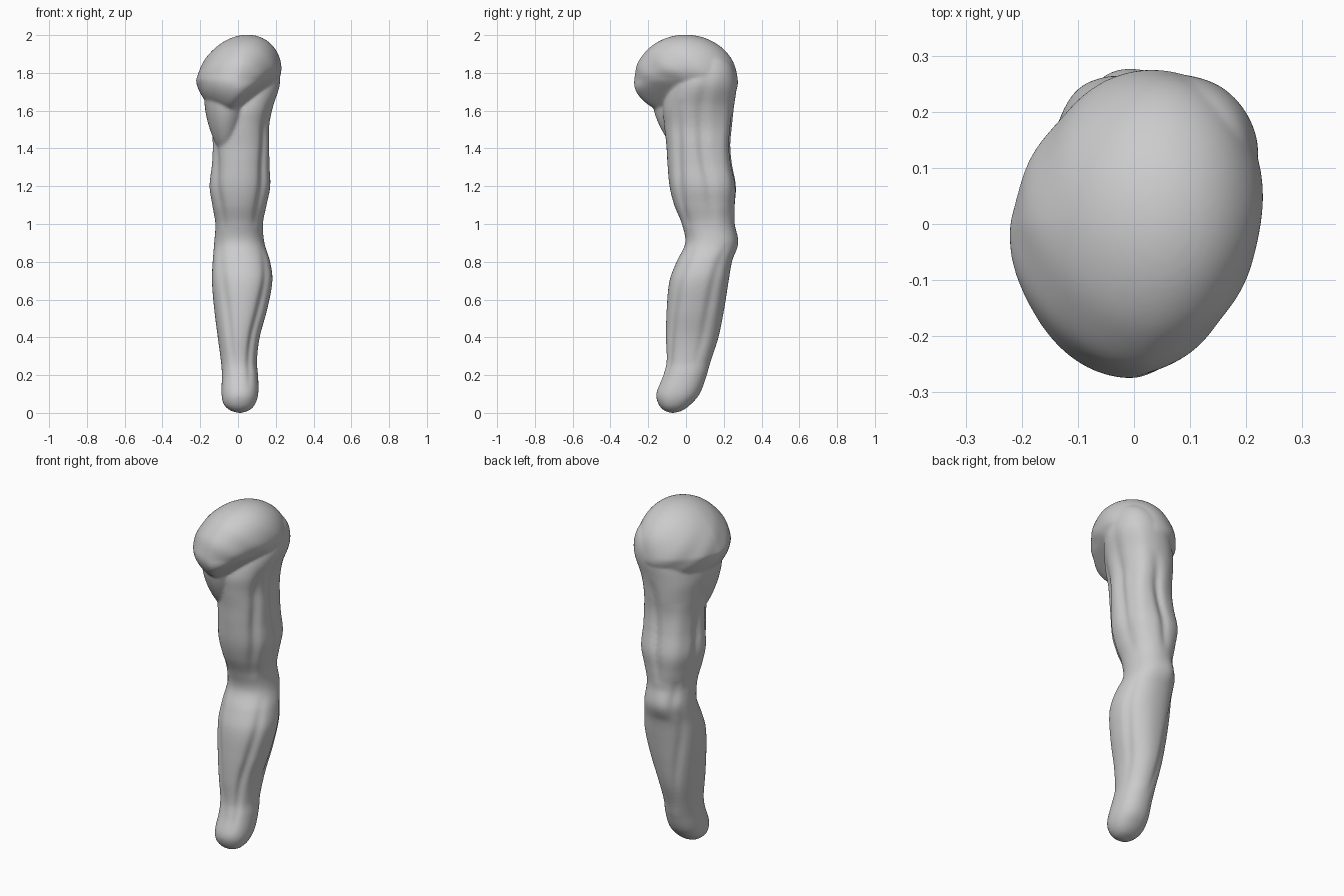
import bpy, bmesh, math
from mathutils import Vector

# Limb outline: z, x min, x max, y min, y max
ROWS = [
    (0.000, 0.000, 0.020, -0.080, -0.060), (0.012, -0.040, 0.058, -0.115, -0.020),
    (0.045, -0.075, 0.090, -0.145, 0.025), (0.10, -0.087, 0.107, -0.157, 0.072),
    (0.20, -0.085, 0.106, -0.120, 0.110), (0.27, -0.090, 0.100, -0.103, 0.130),
    (0.40, -0.107, 0.115, -0.106, 0.172), (0.55, -0.126, 0.155, -0.102, 0.202),
    (0.70, -0.138, 0.182, -0.087, 0.226), (0.80, -0.134, 0.170, -0.050, 0.243),
    (0.90, -0.126, 0.140, -0.004, 0.272), (1.00, -0.120, 0.132, -0.022, 0.258),
    (1.10, -0.137, 0.152, -0.062, 0.262), (1.20, -0.152, 0.172, -0.087, 0.268),
    (1.32, -0.140, 0.168, -0.098, 0.246), (1.42, -0.137, 0.168, -0.104, 0.237),
    (1.52, -0.143, 0.168, -0.115, 0.245), (1.62, -0.145, 0.188, -0.120, 0.254),
    (1.74, -0.110, 0.224, -0.080, 0.268), (1.83, -0.050, 0.213, -0.020, 0.250),
    (1.89, 0.000, 0.180, 0.020, 0.200), (1.92, 0.060, 0.110, 0.080, 0.130)]

# Muscle relief: start angle, end angle (degrees), z low, z high, width, depth
RELIEF = [
    (-50, -32, 0.98, 1.66, 9, -0.018),     # inner biceps groove
    (-128, -155, 0.96, 1.55, 10, -0.015),  # outer biceps groove
    (14, 2, 1.00, 1.80, 10, -0.016),       # inner triceps groove
    (42, 55, 1.05, 1.78, 14, 0.010),       # inner triceps head
    (92, 78, 1.03, 1.62, 10, -0.018),      # middle triceps groove
    (125, 132, 1.04, 1.50, 16, 0.010),     # outer triceps head
    (164, 180, 0.98, 1.55, 10, -0.013),    # outer arm groove
    (-62, -35, 0.12, 0.88, 9, -0.014),     # inner forearm groove
    (-100, -140, 0.12, 0.92, 10, -0.009),  # outer forearm groove
    (100, 150, 0.20, 0.92, 9, -0.010),     # rear forearm groove
    (20, 35, 0.25, 0.90, 10, -0.010),      # inner rear forearm groove
    (102, 102, 0.82, 0.99, 18, 0.006),     # elbow point
    (130, 135, 0.82, 1.05, 10, -0.008)]    # elbow hollow


def section(z):
    """Smoothly interpolated outline at height z."""
    i = max(k for k in range(len(ROWS) - 1) if ROWS[k][0] <= z)
    p, q = ROWS[i], ROWS[i + 1]
    o, r = ROWS[max(i - 1, 0)], ROWS[min(i + 2, len(ROWS) - 1)]
    h = q[0] - p[0]
    t = (z - p[0]) / h
    out = []
    for c in range(1, 5):
        m0 = (q[c] - o[c]) / (q[0] - o[0]) * h
        m1 = (r[c] - p[c]) / (r[0] - p[0]) * h
        out.append((2*t**3 - 3*t*t + 1) * p[c] + (t**3 - 2*t*t + t) * m0
                   + (3*t*t - 2*t**3) * q[c] + (t**3 - t*t) * m1)
    return out


def relief(ang, z):
    total = 0
    for a0, a1, z0, z1, width, depth in RELIEF:
        if z0 < z < z1:
            t = (z - z0) / (z1 - z0)
            d = (ang - (a0 + (a1 - a0) * t) + 180) % 360 - 180
            total += depth * math.sin(math.pi * t) ** 0.8 * math.exp(-(d / width) ** 2)
    return total


def build_limb(bm, seg=120):
    zs = [0, 0.004, 0.008] + [0.0125 * k for k in range(1, 153)] + [1.915]
    rings = []
    for z in zs:
        x0, x1, y0, y1 = section(z)
        cx, cy, rx, ry = (x0 + x1) / 2, (y0 + y1) / 2, (x1 - x0) / 2, (y1 - y0) / 2
        ring = []
        for k in range(seg):
            a = 2 * math.pi * k / seg
            c, s = math.cos(a), math.sin(a)
            f = (abs(c) ** 2.2 + abs(s) ** 2.2) ** (-1 / 2.2)
            g = relief(math.degrees(a), z)
            ring.append(bm.verts.new((cx + c * (rx * f + g), cy + s * (ry * f + g), z)))
        rings.append(ring)
    for lo, hi in zip(rings, rings[1:]):
        for k in range(seg):
            j = (k + 1) % seg
            bm.faces.new((lo[k], lo[j], hi[j], hi[k]))
    bm.faces.new(rings[0][::-1])
    bm.faces.new(rings[-1])


def build_shoulder(bm):
    normal = Vector((0.65, -0.24, -0.70)).normalized()
    on_plane = Vector((0.10, -0.08, 1.72))
    ball = bmesh.ops.create_uvsphere(bm, u_segments=128, v_segments=80, radius=1)["verts"]
    for v in ball:
        x, y, z = v.co
        # diagonal muscle strands on the outer side
        strand = 1 + 0.010 * math.sin(13 * (0.7 * y + 0.7 * z) + 3 * x) * (1 - abs(z))
        skew = 1 if x < 0 and y < 0 else 1 + 0.16 * x * y
        z_half = 0.24 if z > 0 else 0.21
        lean = 0.05 * z if z > 0 else -0.03 * z
        p = Vector((x * 0.222 * strand * skew + lean, y * 0.273 * strand * skew - 0.002,
                    1.762 + z * z_half))
        # softly flattened underside facing the armpit
        over = (p - on_plane).dot(normal) + 0.03
        if over > 0:
            p -= normal * (over - 0.055 * math.tanh(over / 0.055))
        v.co = p


def build_insertion(bm):
    # shoulder muscle tapering into the outer arm
    for v in bmesh.ops.create_uvsphere(bm, u_segments=64, v_segments=48, radius=1)["verts"]:
        x, y, z = v.co
        v.co = (-0.065 + x * (0.108 + 0.035 * z), -0.005 + y * (0.165 + 0.06 * z),
                1.60 + z * 0.23)


bm = bmesh.new()
build_limb(bm)
build_shoulder(bm)
build_insertion(bm)
mesh = bpy.data.meshes.new("muscular_arm")
bm.to_mesh(mesh)
bm.free()
arm = bpy.data.objects.new("muscular_arm", mesh)
bpy.context.collection.objects.link(arm)

# Fuse the overlapping muscle masses into one smooth skin
fuse = arm.modifiers.new("fuse", "REMESH")
fuse.mode = "VOXEL"
fuse.voxel_size = 0.0075
fuse.use_smooth_shade = True
soften = arm.modifiers.new("soften", "SMOOTH")
soften.factor = 0.5
soften.iterations = 8
for poly in mesh.polygons:
    poly.use_smooth = True
